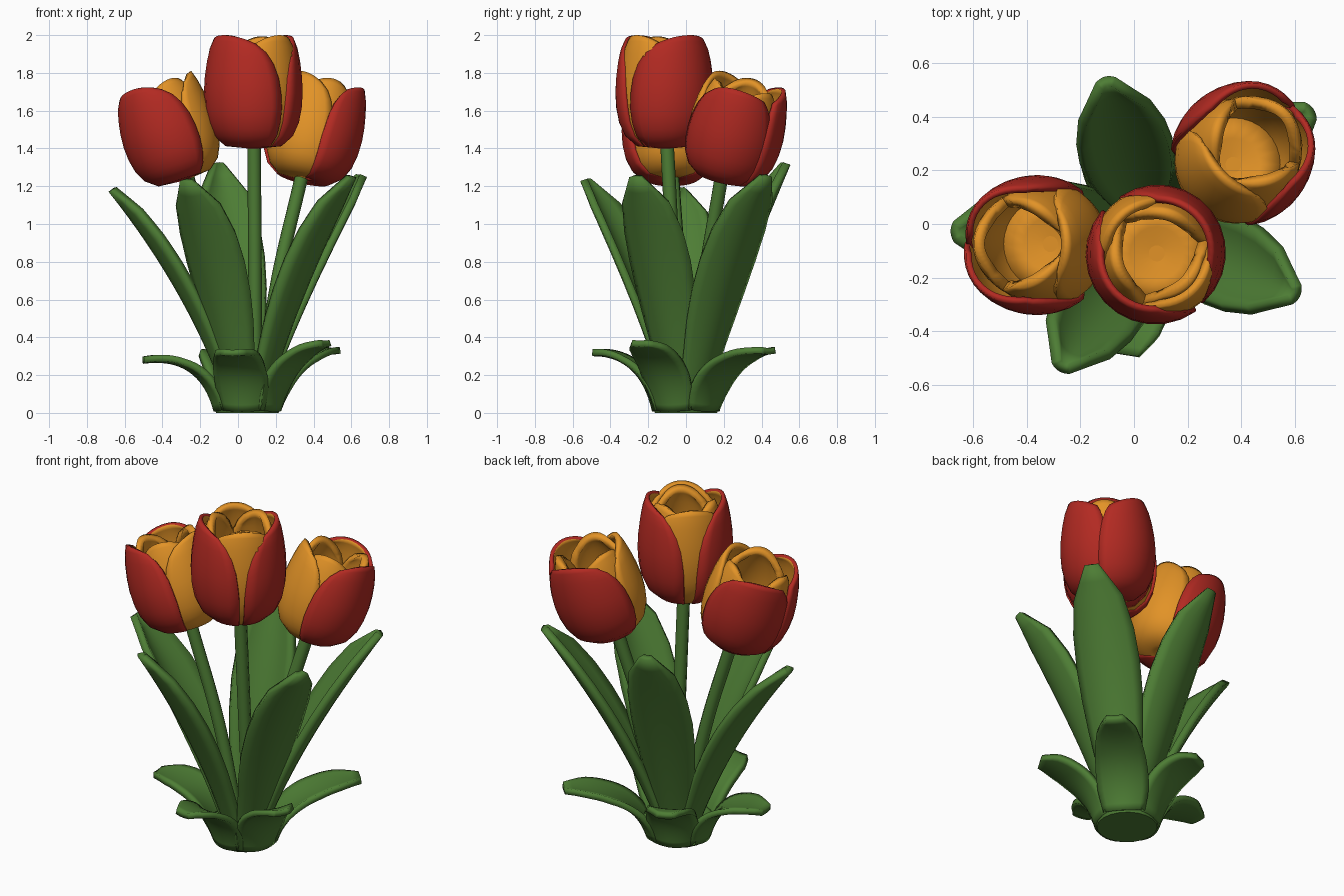
import bpy, math
from mathutils import Vector, Matrix

if "Cube" in bpy.data.objects:
    bpy.data.objects.remove(bpy.data.objects["Cube"])


def material(name, rgb):
    m = bpy.data.materials.new(name)
    m.diffuse_color = (*rgb, 1)
    m.use_nodes = True
    m.node_tree.nodes["Principled BSDF"].inputs["Base Color"].default_value = m.diffuse_color
    return m


GREEN = material("leaf green", (0.075, 0.205, 0.035))
RED = material("petal red", (0.45, 0.023, 0.016))
ORANGE = material("petal orange", (0.76, 0.29, 0.02))
CENTRE = Vector((0.05, 0, 0))


def lerp_table(vals, t):
    x = t * (len(vals) - 1)
    i = min(int(x), len(vals) - 2)
    return vals[i] + (vals[i + 1] - vals[i]) * (x - i)


def sheet(name, point, nu, nv, mats, thick):
    """Thin curved sheet from point(u, v), u in -1..1, v in 0..1."""
    verts = [point(2 * i / nu - 1, j / nv) for j in range(nv + 1) for i in range(nu + 1)]
    w = nu + 1
    faces = [(j * w + i, j * w + i + 1, (j + 1) * w + i + 1, (j + 1) * w + i)
             for j in range(nv) for i in range(nu)]
    me = bpy.data.meshes.new(name)
    me.from_pydata(verts, [], faces)
    for m in mats:
        me.materials.append(m)
    for p in me.polygons:
        p.use_smooth = True
    ob = bpy.data.objects.new(name, me)
    bpy.context.collection.objects.link(ob)
    s = ob.modifiers.new("thickness", 'SOLIDIFY')
    s.thickness = thick
    s.offset = -1
    s.material_offset = len(mats) - 1
    return ob


def lathe(name, rings, mat, matrix, n=20):
    """Closed turned solid from (radius, height) rings, bottom to top."""
    verts = [matrix @ Vector((r * math.cos(math.tau * i / n), r * math.sin(math.tau * i / n), z))
             for r, z in rings for i in range(n)]
    faces = [(j * n + i, j * n + (i + 1) % n, (j + 1) * n + (i + 1) % n, (j + 1) * n + i)
             for j in range(len(rings) - 1) for i in range(n)]
    faces += [tuple(reversed(range(n))), tuple(range(len(verts) - n, len(verts)))]
    me = bpy.data.meshes.new(name)
    me.from_pydata(verts, [], faces)
    me.materials.append(mat)
    for p in me.polygons:
        p.use_smooth = len(p.vertices) == 4
    bpy.context.collection.objects.link(bpy.data.objects.new(name, me))


# Petals: slice of a cup profile; the side given by full is not tapered at the top
RADII = [0.03, 0.145, 0.205, 0.237, 0.252, 0.257, 0.253, 0.243, 0.230, 0.212]
RISE = [0, 0.02, 0.11, 0.23, 0.36, 0.50, 0.64, 0.78, 0.90, 1.0]
WIDTH = [1, 1, 1, 1, 1, 0.98, 0.95, 0.88, 0.77, 0.60]


def petal(name, mat, direction, half, scale, height, mats, lean=0.0, full=0, thick=0.022):
    def point(u, v):
        taper = u * full <= 0
        a = math.radians(direction + half * u * (lerp_table(WIDTH, v) if taper else 1 - 0.25 * v ** 4))
        r = lerp_table(RADII, v) * scale + lean * v * v
        r *= 1 - 0.04 * u * u * v
        z = height * lerp_table(RISE, v) - 0.045 * v ** 3 * u * u
        return mat @ Vector((r * math.cos(a), r * math.sin(a), z))
    return sheet(name, point, 12, 18, mats, thick)


def flower(name, base, tilt_dir, tilt, h, reds, gap_dirs, inner_dirs):
    d = math.radians(tilt_dir)
    axis = Vector((-math.sin(d), math.cos(d), 0))
    mat = Matrix.Translation(base) @ Matrix.Rotation(math.radians(tilt), 4, axis)
    for i, (a, half, full) in enumerate(reds):
        petal(f"{name}_outer_petal_{i}", mat, a, half, 1.01 + 0.03 * i, h, [RED, ORANGE], full=full)
    for i, a in enumerate(gap_dirs):
        petal(f"{name}_gap_petal_{i}", mat, a, 68, 0.96, h, [ORANGE], thick=0.03)
    for i, a in enumerate(inner_dirs):
        petal(f"{name}_inner_petal_{i}", mat, a, 68, 0.9, h * 0.99, [ORANGE], -0.025, thick=0.04)
    lathe(f"{name}_heart", [(0.05, 0.02), (0.15, 0.06), (0.18, 0.15), (0.10, 0.13), (0.03, 0.12)],
          ORANGE, mat)


flower("middle_flower", (0.085, -0.11, 1.4), 0, 0, 0.60,
       ((38, 86, 0), (223, 82, 0)), (135, 312), (75, 195, 315))
flower("left_flower", (-0.275, -0.075, 1.235), 180, 18, 0.54,
       ((122, 65, 1), (238, 65, -1)), (0,), (60, 180, 300))
flower("right_flower", (0.345, 0.195, 1.235), 45, 18, 0.54,
       ((-13, 65, 1), (103, 65, -1)), (225,), (285, 45, 165))


# Stems: round swept curves
def stem(name, pts):
    cu = bpy.data.curves.new(name, 'CURVE')
    cu.dimensions = '3D'
    cu.bevel_depth = 0.036
    cu.bevel_resolution = 2
    cu.use_fill_caps = True
    sp = cu.splines.new('BEZIER')
    sp.bezier_points.add(len(pts) - 1)
    for bp, p in zip(sp.bezier_points, pts):
        bp.co = p
        bp.handle_left_type = bp.handle_right_type = 'AUTO'
    cu.materials.append(GREEN)
    bpy.context.collection.objects.link(bpy.data.objects.new(name, cu))


stem("middle_stem", [(0.09, -0.01, 0.04), (0.09, -0.06, 0.7), (0.085, -0.1, 1.415)])
stem("left_stem", [(0.01, 0, 0.04), (-0.1, -0.03, 0.65), (-0.265, -0.07, 1.245)])
stem("right_stem", [(0.12, 0.03, 0.04), (0.2, 0.09, 0.65), (0.335, 0.187, 1.245)])


# Leaves: cupped blades along a bent path from the base to a tip
def leaf(name, tip, start_r, ctrl, widths, cup, thick):
    tip = Vector(tip)
    out = Vector((tip.x, tip.y, 0)) - CENTRE
    reach = out.length
    out.normalize()
    side = Vector((-out.y, out.x, 0))
    up = Vector((0, 0, 1))
    p0 = CENTRE + out * start_r + up * 0.006
    p1 = CENTRE + out * (start_r + (reach - start_r) * ctrl[0]) + up * ctrl[1]

    def point(u, t):
        p = p0 * (1 - t) ** 2 + p1 * 2 * t * (1 - t) + tip * t * t
        tan = ((p1 - p0) * (1 - t) + (tip - p1) * t).normalized()
        inward = tan.cross(side)
        if inward.dot(up - out) < 0:
            inward = -inward
        w = lerp_table(widths, t) / 2
        bend = cup[0] + (cup[1] - cup[0]) * min(1, 1.6 * t)
        q = p + side * (u * w) + inward * (bend * u * u * w)
        q.z = max(q.z, 0.004)
        return q
    return sheet(name, point, 8, 16, [GREEN], thick)


TALL = [0.20, 0.22, 0.26, 0.31, 0.345, 0.36, 0.345, 0.28, 0.08]
for i, tip in enumerate([(-0.11, 0.55, 1.31), (-0.685, -0.03, 1.17), (-0.28, -0.55, 1.22),
                         (0.62, -0.27, 1.24), (0.67, 0.43, 1.24)]):
    leaf(f"tall_leaf_{i}", tip, 0.09, (0.32, 0.62), TALL, (0.38, 0.38), 0.04)

LOW = [0.23, 0.28, 0.29, 0.28, 0.26, 0.22, 0.10]
for i, tip in enumerate([(0.51, 0.44, 0.31), (-0.14, 0.40, 0.30), (-0.5, -0.05, 0.26),
                         (-0.03, -0.49, 0.30), (0.47, -0.25, 0.35)]):
    leaf(f"low_leaf_{i}", tip, 0.18, (0.2, 0.30), LOW, (0.36, 0.10), 0.034)

# Base cup holding the leaves together
lathe("base_cup", [(0.165, 0), (0.172, 0.015), (0.185, 0.08), (0.19, 0.125), (0.165, 0.13), (0.08, 0.09)],
      GREEN, Matrix.Translation(CENTRE))
